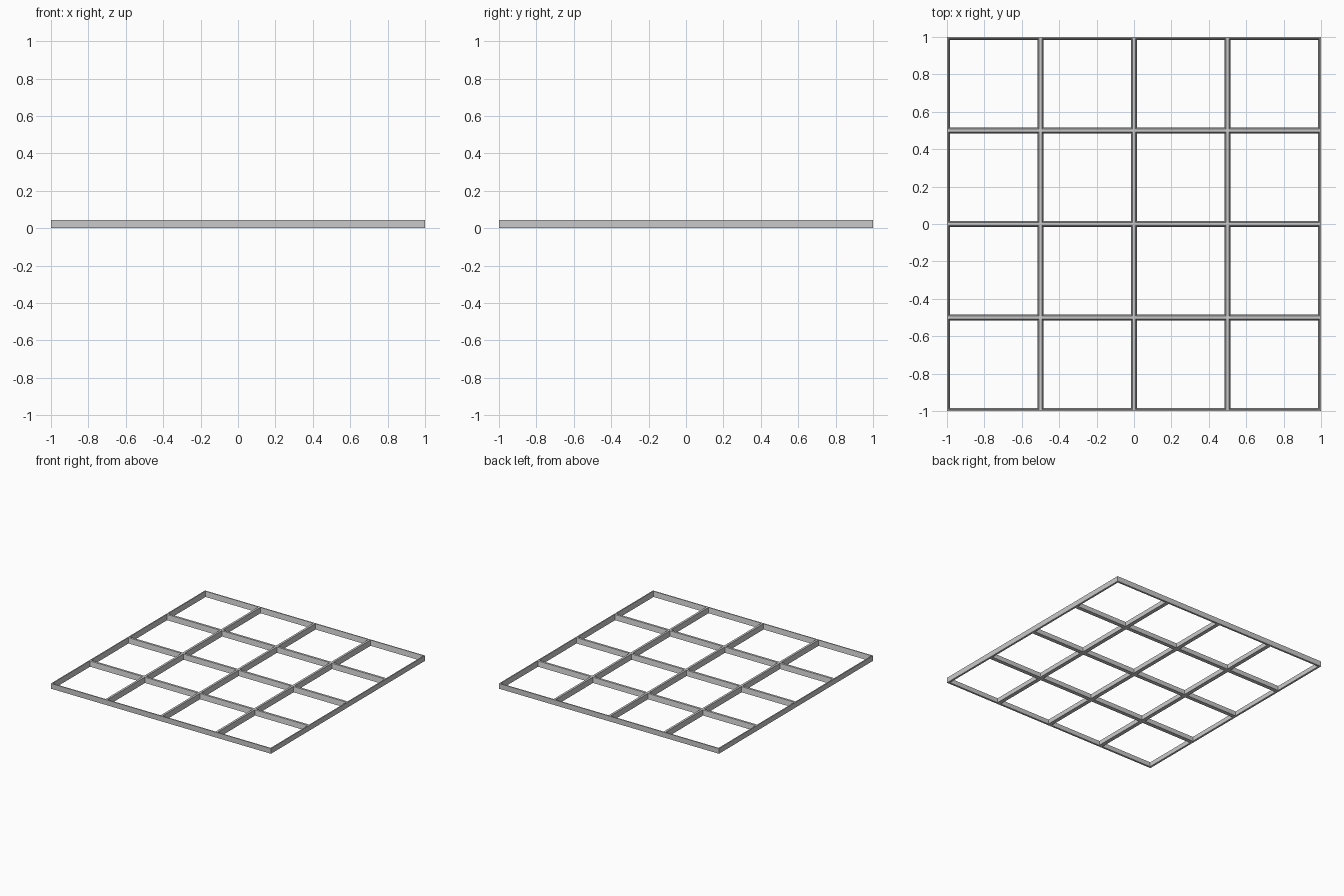
import bpy
import bmesh

cube = bpy.data.objects.get("Cube")
if cube:
    bpy.data.objects.remove(cube, do_unlink=True)

CELLS = 4
PITCH = 2.0 / CELLS
HEIGHT = 0.043

# Wall profile of one cell, from bottom to top: (inset from cell edge, height)
PROFILE = [
    (0.0, 0.0),
    (0.016, 0.0),
    (0.009, HEIGHT),
    (0.0, HEIGHT),
]


def make_material(name, rgb):
    mat = bpy.data.materials.new(name)
    mat.use_nodes = True
    color = (*rgb, 1.0)
    mat.diffuse_color = color
    mat.node_tree.nodes["Principled BSDF"].inputs["Base Color"].default_value = color
    return mat


def square_ring(bm, cx, cy, inset, z):
    h = PITCH / 2 - inset
    return [bm.verts.new((cx + sx * h, cy + sy * h, z))
            for sx, sy in ((-1, -1), (1, -1), (1, 1), (-1, 1))]


def add_cell(bm, cx, cy):
    rings = [square_ring(bm, cx, cy, inset, z) for inset, z in PROFILE]
    for low, high in zip(rings, rings[1:]):
        for i in range(4):
            j = (i + 1) % 4
            bm.faces.new((low[i], high[i], high[j], low[j]))


# Lattice of open square cells with tapered walls and a flat top
bm = bmesh.new()
for col in range(CELLS):
    for row in range(CELLS):
        add_cell(bm, (col + 0.5) * PITCH - 1, (row + 0.5) * PITCH - 1)
bmesh.ops.remove_doubles(bm, verts=bm.verts[:], dist=0.0005)

# Vertical outer sides
rim = [e for e in bm.edges if e.is_boundary]
bmesh.ops.bridge_loops(bm, edges=rim)
bmesh.ops.recalc_face_normals(bm, faces=bm.faces[:])

mesh = bpy.data.meshes.new("grid_baseplate")
bm.to_mesh(mesh)
bm.free()
mesh.materials.append(make_material("light_grey", (0.59, 0.59, 0.59)))
baseplate = bpy.data.objects.new("grid_baseplate", mesh)
bpy.context.collection.objects.link(baseplate)
